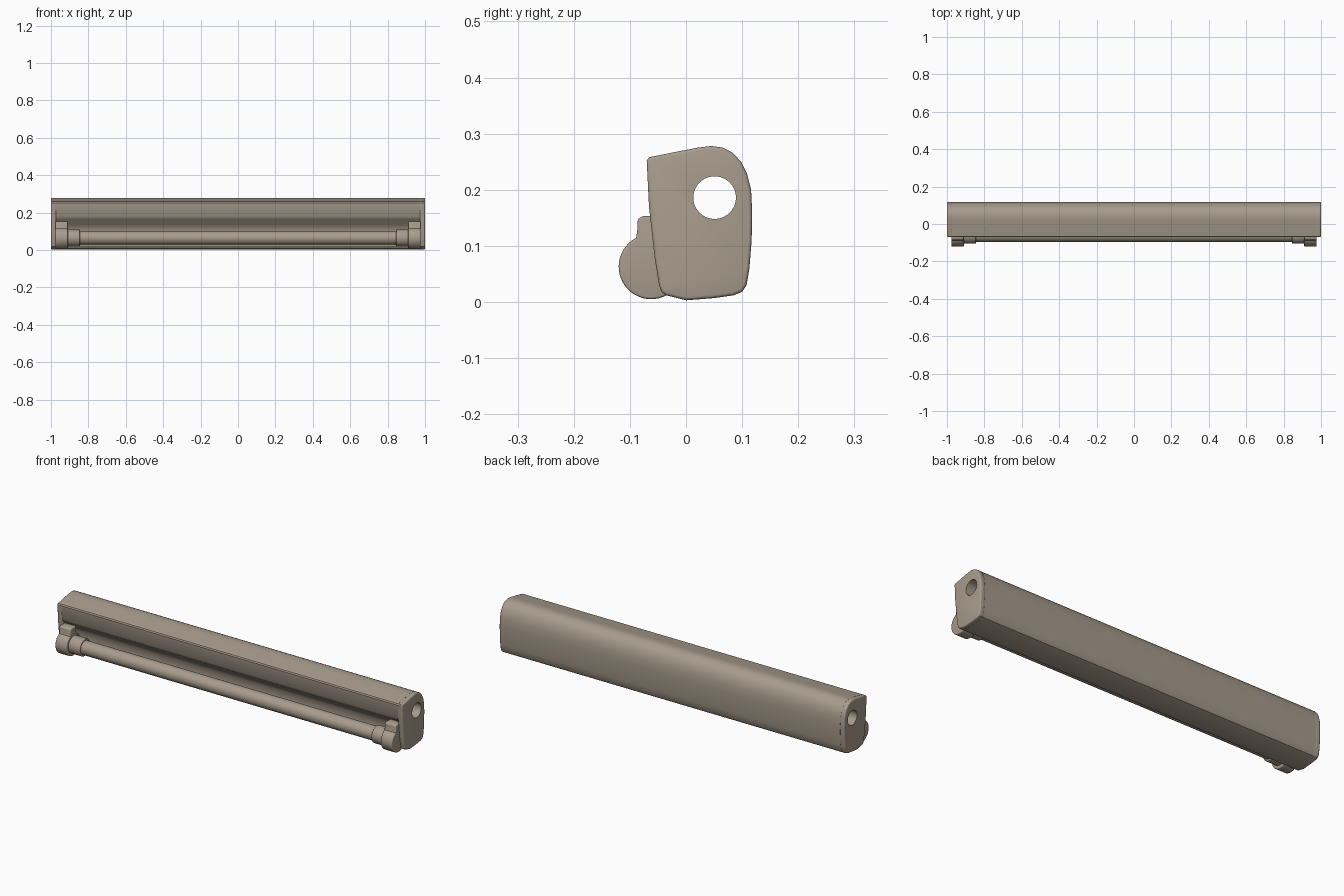
import bpy, bmesh, math
from mathutils import Matrix

if "Cube" in bpy.data.objects:
    bpy.data.objects.remove(bpy.data.objects["Cube"])

mat = bpy.data.materials.new("warm_taupe")
mat.diffuse_color = (0.39, 0.33, 0.265, 1)
mat.use_nodes = True
mat.node_tree.nodes["Principled BSDF"].inputs["Base Color"].default_value = mat.diffuse_color


def finish(bm, name, bevel=0.0):
    bmesh.ops.recalc_face_normals(bm, faces=bm.faces)
    me = bpy.data.meshes.new(name)
    bm.to_mesh(me)
    bm.free()
    me.materials.append(mat)
    ob = bpy.data.objects.new(name, me)
    bpy.context.collection.objects.link(ob)
    bpy.ops.object.select_all(action='DESELECT')
    ob.select_set(True)
    bpy.context.view_layer.objects.active = ob
    if bevel:
        m = ob.modifiers.new("bevel", 'BEVEL')
        m.width, m.segments, m.angle_limit = bevel, 3, math.radians(50)
        bpy.ops.object.modifier_apply(modifier=m.name)
    return ob


def extrude_x(name, pts, x0, x1, bevel=0.0):
    """Prism from a (y, z) outline running along x."""
    bm = bmesh.new()
    a = [bm.verts.new((x0, y, z)) for y, z in pts]
    b = [bm.verts.new((x1, y, z)) for y, z in pts]
    bm.faces.new(a)
    bm.faces.new(b[::-1])
    n = len(pts)
    for i in range(n):
        j = (i + 1) % n
        bm.faces.new((a[i], b[i], b[j], a[j]))
    return finish(bm, name, bevel)


def rod(name, x0, x1, r, y, z, bevel=0.0, seg=48):
    bm = bmesh.new()
    bmesh.ops.create_cone(bm, cap_ends=True, segments=seg, radius1=r, radius2=r, depth=x1 - x0,
                          matrix=Matrix.Translation(((x0 + x1) / 2, y, z)) @ Matrix.Rotation(math.pi / 2, 4, 'Y'))
    return finish(bm, name, bevel)


def smooth(ob):
    bpy.ops.object.select_all(action='DESELECT')
    ob.select_set(True)
    bpy.context.view_layer.objects.active = ob
    bpy.ops.object.shade_smooth_by_angle(angle=math.radians(32))


def drill(ob):
    """Round channel running lengthwise through the housing."""
    cutter = rod("hole_cutter", -1.2, 1.2, 0.038, 0.051, 0.186, seg=40)
    m = ob.modifiers.new("hole", 'BOOLEAN')
    m.operation, m.solver, m.object = 'DIFFERENCE', 'EXACT', cutter
    bpy.context.view_layer.objects.active = ob
    bpy.ops.object.modifier_apply(modifier=m.name)
    bpy.data.objects.remove(cutter)


# Shared back and top outline of the housing, from lower rear to upper front
back = [(0.0, 0.003), (0.05, 0.007), (0.085, 0.012), (0.1, 0.018), (0.108, 0.03), (0.113, 0.06),
        (0.117, 0.11), (0.118, 0.16), (0.116, 0.2), (0.109, 0.228), (0.098, 0.25), (0.083, 0.266),
        (0.066, 0.275), (0.045, 0.278), (0.02, 0.275), (-0.066, 0.258), (-0.07, 0.252)]
lower_lip = [(-0.036, 0.012)]

# Housing with an overhanging front panel and a recessed reflector
recess = [(-0.064, 0.18), (-0.055, 0.165), (-0.02, 0.135), (-0.006, 0.11), (-0.002, 0.07),
          (-0.01, 0.035), (-0.036, 0.02)]
housing = extrude_x("housing", back + recess + lower_lip, -0.976, 0.976)
drill(housing)
smooth(housing)

# Closed end plates
front = [(-0.066, 0.17), (-0.056, 0.08), (-0.048, 0.03), (-0.044, 0.018)]
for side, s in (("left", -1), ("right", 1)):
    x0, x1 = sorted((s * 0.972, s * 1.0))
    plate = extrude_x("end_plate_" + side, back + front + lower_lip, x0, x1, 0.006)
    drill(plate)
    smooth(plate)

    # Lamp holder: disc with a short square stem on top
    arc = [(-0.062 + 0.058 * math.cos(t), 0.063 + 0.058 * math.sin(t))
           for t in (math.radians(118 + i * 302 / 40) for i in range(41))]
    stem = [(-0.04, 0.125), (-0.04, 0.153), (-0.076, 0.153), (-0.086, 0.148), (-0.087, 0.125)]
    x0, x1 = sorted((s * 0.91, s * 0.976))
    smooth(extrude_x("lamp_holder_" + side, arc + stem, x0, x1, 0.004))

    # Collar gripping the tube
    x0, x1 = sorted((s * 0.845, s * 0.915))
    smooth(rod("tube_collar_" + side, x0, x1, 0.045, -0.06, 0.064, 0.004))

# Fluorescent tube
smooth(rod("tube", -0.87, 0.87, 0.036, -0.06, 0.064))
